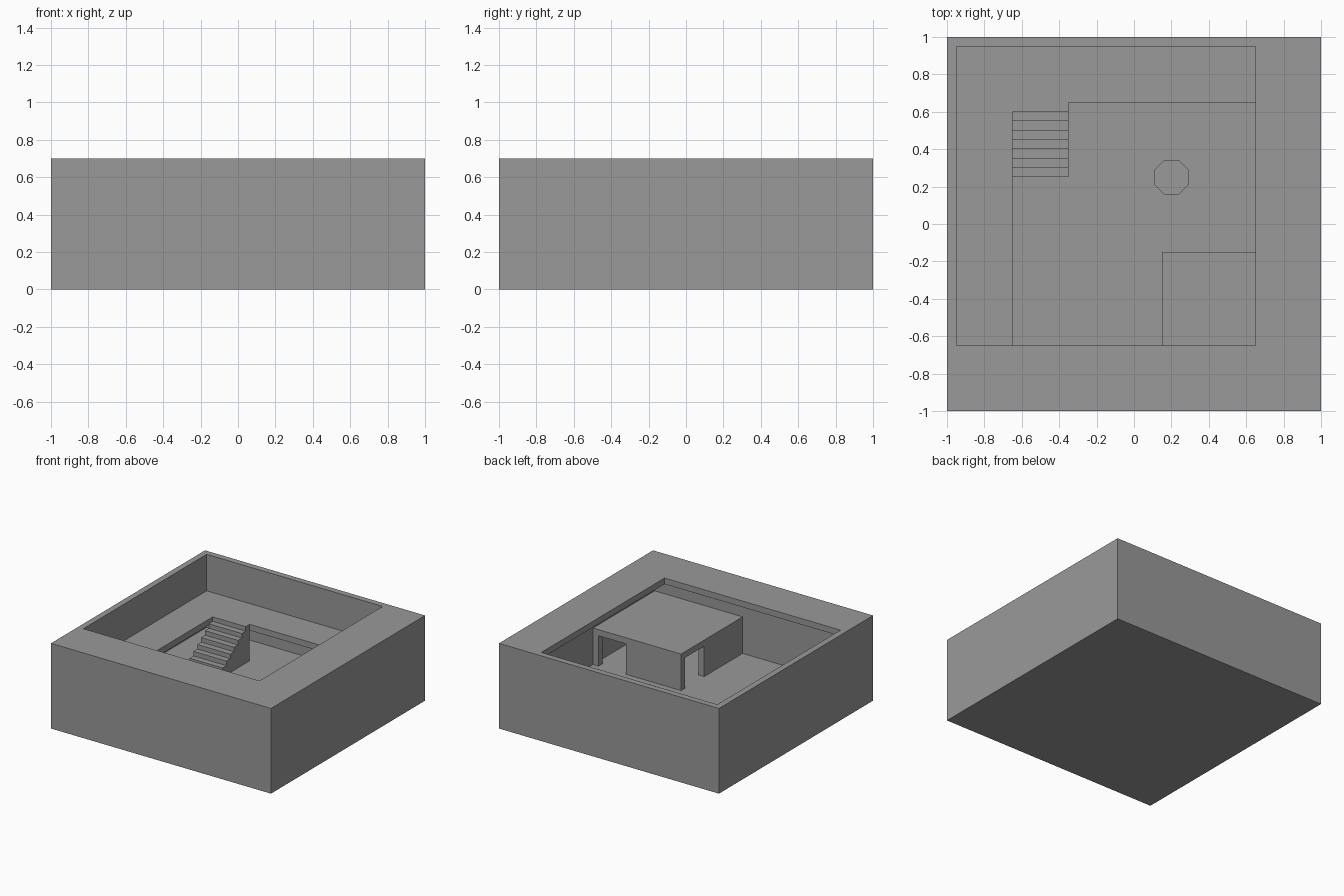
import bpy, bmesh, math
from mathutils import Vector

if "Cube" in bpy.data.objects:
    bpy.data.objects.remove(bpy.data.objects["Cube"])

# Dark stone material shared by every part
stone = bpy.data.materials.new("dark_grey")
stone.diffuse_color = (0.32, 0.32, 0.32, 1)
stone.use_nodes = True
stone.node_tree.nodes["Principled BSDF"].inputs["Base Color"].default_value = stone.diffuse_color


def link(name, bm):
    bmesh.ops.recalc_face_normals(bm, faces=bm.faces)
    mesh = bpy.data.meshes.new(name)
    bm.to_mesh(mesh)
    bm.free()
    mesh.materials.append(stone)
    obj = bpy.data.objects.new(name, mesh)
    bpy.context.collection.objects.link(obj)
    return obj


def box(name, lo, hi):
    bm = bmesh.new()
    bmesh.ops.create_cube(bm, size=1)
    for v in bm.verts:
        v.co = Vector([lo[i] if v.co[i] < 0 else hi[i] for i in range(3)])
    return link(name, bm)


def prism(name, points, direction):
    bm = bmesh.new()
    face = bm.faces.new([bm.verts.new(p) for p in points])
    ext = bmesh.ops.extrude_face_region(bm, geom=[face])
    # the extrusion keeps the source face as the other cap
    moved = [g for g in ext["geom"] if isinstance(g, bmesh.types.BMVert)]
    bmesh.ops.translate(bm, verts=moved, vec=direction)
    return link(name, bm)


def carve(obj, cuts):
    for lo, hi in cuts:
        cutter = box("cutter", lo, hi)
        cutter.hide_render = True
        mod = obj.modifiers.new("cut", "BOOLEAN")
        mod.operation = "DIFFERENCE"
        mod.solver = "EXACT"
        mod.object = cutter
        bpy.context.view_layer.objects.active = obj
        bpy.ops.object.modifier_apply(modifier=mod.name)
        bpy.data.objects.remove(cutter)


FLOOR, LEDGE, TOP, T = 0.1, 0.4, 0.7, 0.05

# Hollow outer block: thin walls and roof, with an off-centre roof opening
shell = box("outer_shell", (-1, -1, 0), (1, 1, TOP))
carve(shell, [((-0.95, -0.95, FLOOR), (0.95, 0.95, TOP - T)),
              ((-0.95, -0.65, 0.5), (0.65, 0.95, 0.8))])

# L-shaped upper walkway along the left and back walls
prism("walkway", [(x, y, LEDGE - T) for x, y in
                  [(-0.95, -0.95), (-0.65, -0.95), (-0.65, 0.65),
                   (0.95, 0.65), (0.95, 0.95), (-0.95, 0.95)]], (0, 0, T))

# Staircase from the walkway to the floor
N = 8
rise, tread = (LEDGE - FLOOR) / N, 0.05
profile = [(0.65, FLOOR)]
for i in range(N):
    y = 0.25 + i * tread
    profile += [(y, FLOOR + i * rise), (y, FLOOR + (i + 1) * rise)]
profile.append((0.65, LEDGE))
del profile[1]  # first riser foot lies on the base edge; re-added below
profile.insert(1, (0.25, FLOOR))
prism("staircase", [(-0.65, y, z) for y, z in profile], (0.3, 0, 0))

# Corner room with a doorway in each of its two free walls
room = box("corner_room", (0.15, -0.95, FLOOR), (0.95, -0.15, LEDGE))
carve(room, [((0.2, -1, 0), (1, -0.2, LEDGE - T)),
             ((0.65, -0.3, 0), (0.9, -0.1, LEDGE - T)),
             ((0.1, -0.45, 0), (0.3, -0.2, LEDGE - T))])

# Low octagonal pedestal on the floor
ring = [math.radians(22.5 + 45 * i) for i in range(8)]
prism("octagonal_pedestal", [(0.2 + 0.1 * math.cos(a), 0.25 + 0.1 * math.sin(a), FLOOR)
                             for a in ring], (0, 0, 0.15))
